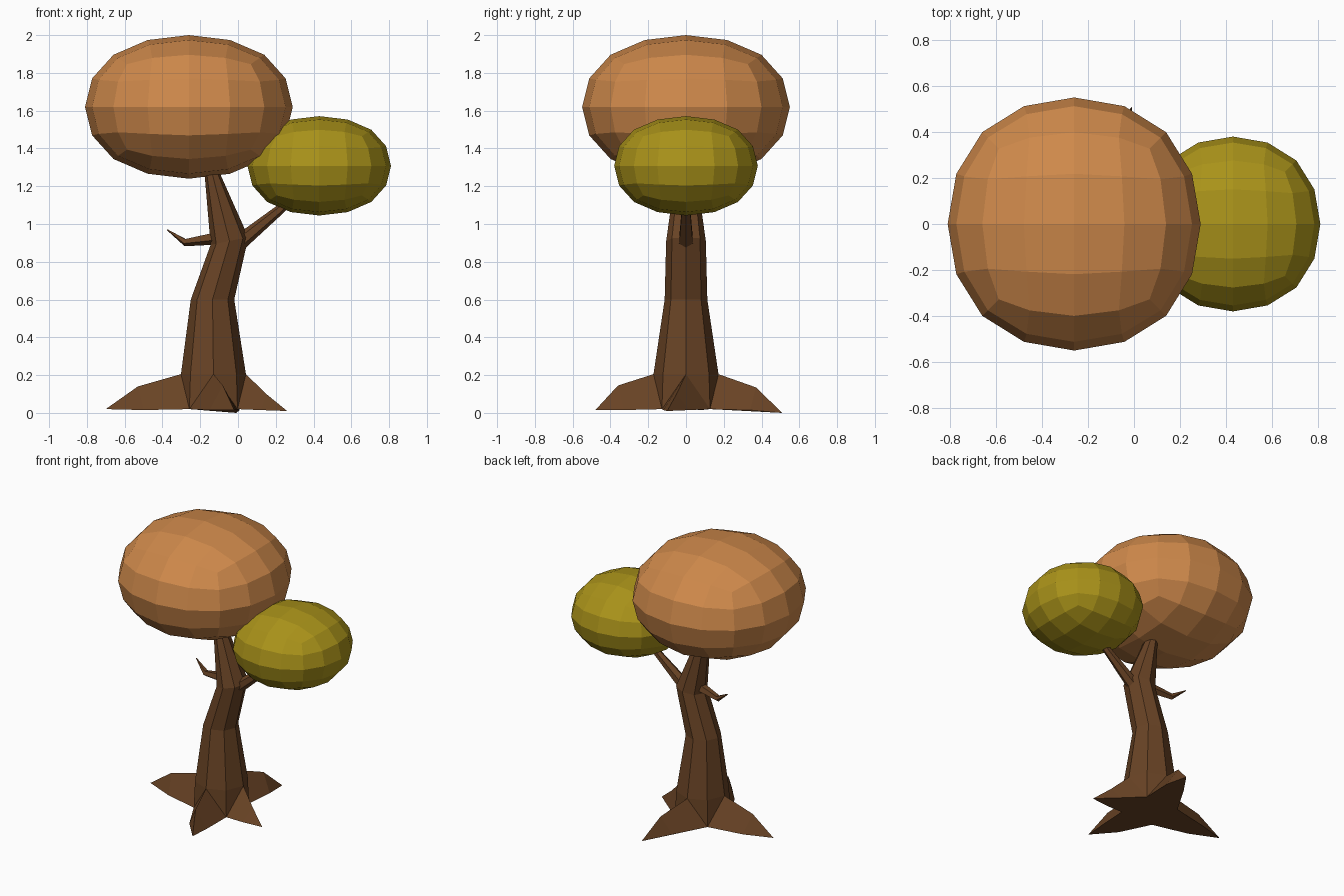
import bpy, bmesh
from math import cos, sin, pi
from mathutils import Vector

if "Cube" in bpy.data.objects:
    bpy.data.objects.remove(bpy.data.objects["Cube"])


def material(name, color):
    m = bpy.data.materials.new(name)
    m.diffuse_color = (*color, 1)
    m.use_nodes = True
    m.node_tree.nodes["Principled BSDF"].inputs["Base Color"].default_value = m.diffuse_color
    return m


BARK = material("bark", (0.14, 0.056, 0.018))
ORANGE = material("orange_leaves", (0.62, 0.25, 0.07))
OLIVE = material("olive_leaves", (0.40, 0.29, 0.01))


def finish(name, bm, mat):
    bmesh.ops.recalc_face_normals(bm, faces=bm.faces)
    mesh = bpy.data.meshes.new(name)
    bm.to_mesh(mesh)
    bm.free()
    mesh.materials.append(mat)
    ob = bpy.data.objects.new(name, mesh)
    bpy.context.collection.objects.link(ob)
    return ob


def bridge(bm, a, b):
    n = len(a)
    for i in range(n):
        bm.faces.new((a[i], a[(i + 1) % n], b[(i + 1) % n], b[i]))


# Trunk: stacked octagons (centre x, x radius, y radius, height, tilt)
bm = bmesh.new()
rings = []
for cx, rx, ry, z, tilt in [(-0.13, 0.172, 0.172, 0.205, 0),
                            (-0.135, 0.115, 0.113, 0.60, 0),
                            (-0.045, 0.10, 0.105, 0.91, 0.02),
                            (-0.145, 0.035, 0.05, 1.30, 0)]:
    rings.append([bm.verts.new((cx + rx * cos(i * pi / 4), ry * sin(i * pi / 4),
                                z + tilt * cos(i * pi / 4))) for i in range(8)])
for a, b in zip(rings, rings[1:]):
    bridge(bm, a, b)
bm.faces.new(rings[-1])

# Roots: one ridge per side, flaring from the lowest octagon
base = [bm.verts.new((-0.13 + 0.18 * cos(pi / 4 + k * pi / 2),
                      0.18 * sin(pi / 4 + k * pi / 2), 0.02)) for k in range(4)]
roots = [((0.15, -0.05, 0.10), (0.26, -0.10, 0.01)),
         ((-0.06, 0.37, 0.135), (-0.01, 0.51, 0.0)),
         ((-0.53, 0.01, 0.14), (-0.70, 0.02, 0.02)),
         ((-0.08, -0.36, 0.145), (-0.02, -0.48, 0.015))]
outline = []
for k, (mid, tip) in enumerate(roots):
    d = Vector((cos(k * pi / 2), sin(k * pi / 2), 0))
    side = Vector((-d.y, d.x, 0))
    foot = Vector((mid[0], mid[1], 0.015)) - d * 0.03
    top = rings[0][2 * k]
    m, t = bm.verts.new(mid), bm.verts.new(tip)
    b0, b1 = base[k - 1], base[k]
    f0, f1 = (bm.verts.new(foot + side * s) for s in (-0.07, 0.07))
    bm.faces.new((top, b0, f0, m))
    bm.faces.new((top, m, f1, b1))
    bm.faces.new((m, f0, t))
    bm.faces.new((m, t, f1))
    bm.faces.new((top, rings[0][2 * k - 1], b0))
    bm.faces.new((top, b1, rings[0][2 * k + 1]))
    outline += [f0, t, f1, b1]
bm.faces.new(outline)
finish("trunk", bm, BARK)


# Branches: tapered tubes along a short path
def tube(name, path, radii, sides=6):
    bm = bmesh.new()
    pts = [Vector(p) for p in path]
    loops = []
    for i, (p, r) in enumerate(zip(pts, radii)):
        t = (pts[min(i + 1, len(pts) - 1)] - pts[max(i - 1, 0)]).normalized()
        u = t.cross(Vector((0, 1, 0))).normalized()
        v = t.cross(u)
        loops.append([bm.verts.new(p + r * (u * cos(2 * pi * j / sides) + v * sin(2 * pi * j / sides)))
                      for j in range(sides)])
    for a, b in zip(loops, loops[1:]):
        bridge(bm, a, b)
    bm.faces.new(loops[0])
    bm.faces.new(loops[-1])
    finish(name, bm, BARK)


tube("right_branch", [(0.0, 0, 0.895), (0.22, 0, 1.075), (0.32, 0, 1.17)], [0.043, 0.026, 0.02])
tube("left_twig", [(-0.09, 0, 0.93), (-0.28, 0.04, 0.903), (-0.375, 0.07, 0.97)],
     [0.038, 0.021, 0.003], 5)


# Crowns: cubes subdivided into balls, scaled to the measured radii
def crown(name, centre, radii, mat):
    bm = bmesh.new()
    bmesh.ops.create_cube(bm, size=2)
    ob = finish(name, bm, mat)
    sub = ob.modifiers.new("round", 'SUBSURF')
    sub.levels = sub.render_levels = 2
    bpy.context.view_layer.objects.active = ob
    ob.select_set(True)
    bpy.ops.object.modifier_apply(modifier="round")
    extent = max(v.co.z for v in ob.data.vertices)
    for v in ob.data.vertices:
        v.co = Vector(c + x * r / extent for c, x, r in zip(centre, v.co, radii))
    bpy.ops.object.shade_flat()
    ob.select_set(False)


crown("large_crown", (-0.26, 0, 1.62), (0.55, 0.55, 0.38), ORANGE)
crown("small_crown", (0.43, 0, 1.308), (0.38, 0.38, 0.263), OLIVE)
